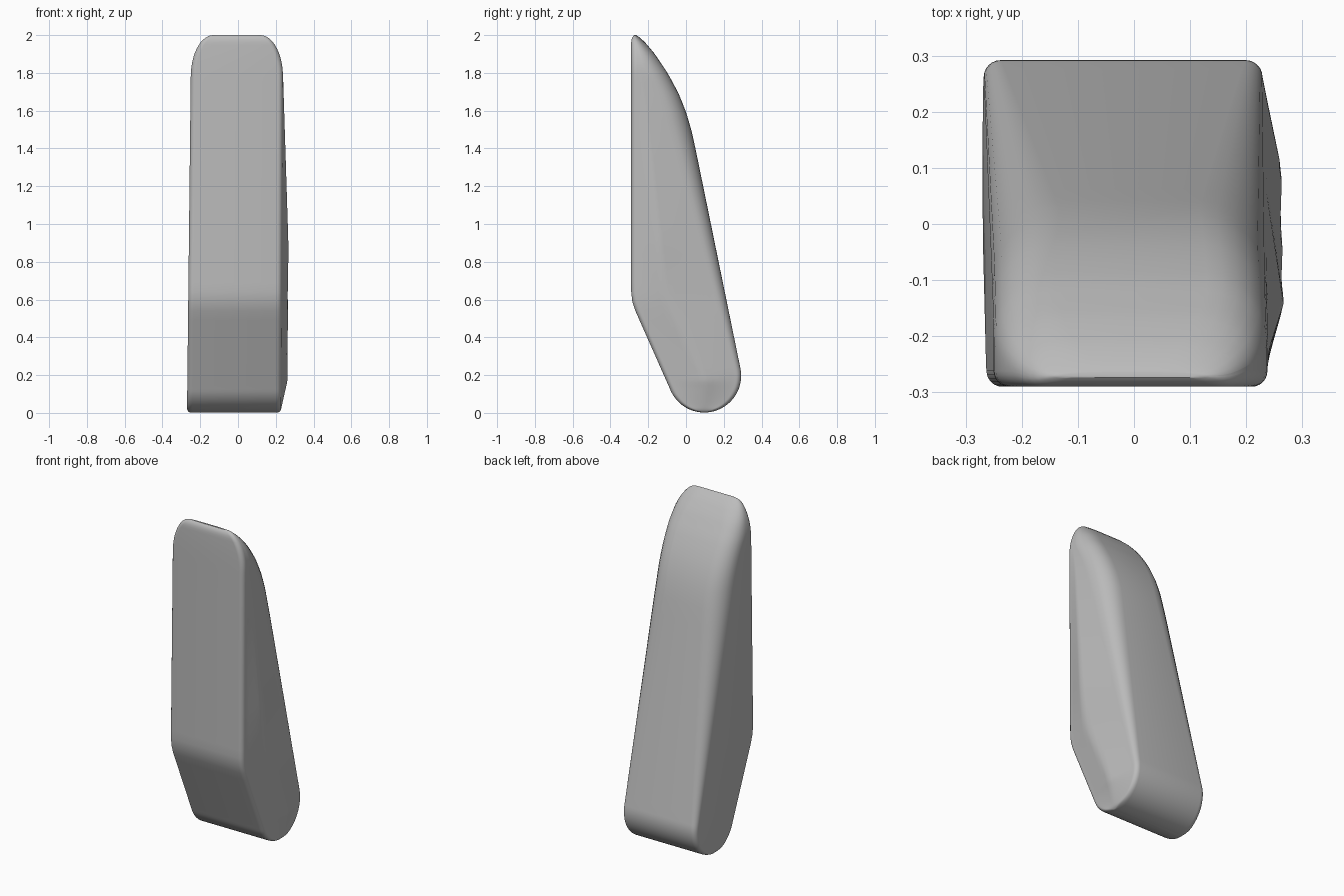
import bpy, bmesh, math

if "Cube" in bpy.data.objects:
    bpy.data.objects.remove(bpy.data.objects["Cube"], do_unlink=True)

TOE_Y, TOE_Z, TOE_R = 0.097, 0.197, 0.195
FRONT = [(0.118, -0.081), (0.54, -0.268), (0.58, -0.283), (0.63, -0.29),
         (1.97, -0.29), (1.99, -0.284), (2.0, -0.274)]
BACK = [(0.236, 0.288), (1.4, 0.05), (1.5, 0.028), (1.6, -0.002), (1.7, -0.043),
        (1.8, -0.098), (1.9, -0.165), (1.96, -0.215), (1.99, -0.248), (2.0, -0.264)]


def lerp_table(table, z):
    """Piecewise linear lookup."""
    if z <= table[0][0]:
        return table[0][1]
    for (z0, v0), (z1, v1) in zip(table, table[1:]):
        if z <= z1:
            return v0 + (v1 - v0) * (z - z0) / (z1 - z0)
    return table[-1][1]


def depth_range(z):
    """Front and back limits of the side profile, with a round toe."""
    arc = math.sqrt(max(0, TOE_R ** 2 - (z - TOE_Z) ** 2))
    front = TOE_Y - arc if z < FRONT[0][0] else lerp_table(FRONT, z)
    back = TOE_Y + arc if z < BACK[0][0] else lerp_table(BACK, z)
    return front, back


def side_limits(z):
    """Right and left widths, rounded at the shoulders and the toe."""
    left = lerp_table([(0, -0.27), (1.8, -0.25)], z)
    right = lerp_table([(0, 0.228), (1.8, 0.238)], z)
    cut = 0
    if z > 1.78:
        cut = 0.12 * (1 - math.sqrt(max(0, 1 - ((z - 1.78) / 0.22) ** 2)))
    if z < 0.025:
        cut = 0.025 * (1 - math.sqrt(max(0, 1 - (1 - z / 0.025) ** 2)))
    return left + cut, right - cut


def section(z):
    """One horizontal outline: rounded corners and a ridged +x side."""
    y0, y1 = depth_range(z)
    x0, x1 = side_limits(z)
    depth = y1 - y0
    back_r = lerp_table([(0.2, 0.03), (1.5, 0.12), (2, 0.1)], z)
    rf, rb = min(0.028, depth * 0.3), min(back_r, depth * 0.6)
    ridge = 0.034 * lerp_table([(0.02, 0), (0.17, 1), (0.9, 1), (1.8, 0)], z)
    peak = lerp_table([(0.17, 0.52), (0.75, 0.35)], z)
    pts = []

    def corner(cx, cy, rx, ry, start):
        for i in range(7):
            a = math.radians(start + 15 * i)
            pts.append((cx + rx * math.cos(a), cy + ry * math.sin(a), z))

    corner(x0 + 0.028, y0 + rf, 0.028, rf, 180)
    corner(x1 - 0.028, y0 + rf, 0.028, rf, 270)
    for i in range(1, 14):
        t = i / 14
        lift = t / peak if t < peak else (1 - t) / (1 - peak)
        pts.append((x1 + ridge * lift, y0 + rf + (depth - rf - rb) * t, z))
    corner(x1 - back_r, y1 - rb, back_r, rb, 0)
    corner(x0 + back_r, y1 - rb, back_r, rb, 90)
    return pts


# Heights: dense around the toe and the top, even between
heights = [TOE_Z - TOE_R * math.cos(math.radians(4 + 5 * i)) for i in range(20)]
heights += [0.24 + 0.05 * i for i in range(30)]
heights += [1.72 + 0.28 * math.sin(math.radians(6 * i)) for i in range(1, 16)]

bm = bmesh.new()
rings = [[bm.verts.new(p) for p in section(z)] for z in sorted(heights)]
for low, high in zip(rings, rings[1:]):
    for i in range(len(low)):
        j = (i + 1) % len(low)
        bm.faces.new((low[i], low[j], high[j], high[i]))
bm.faces.new(rings[0][::-1])
bm.faces.new(rings[-1])
for v in bm.verts:
    if v.co.z < 0.001:
        v.co.z = 0
bmesh.ops.recalc_face_normals(bm, faces=bm.faces[:])

mesh = bpy.data.meshes.new("wedge_body")
bm.to_mesh(mesh)
bm.free()
body = bpy.data.objects.new("wedge_body", mesh)
bpy.context.collection.objects.link(body)

# Plain grey material
grey = bpy.data.materials.new("plain_grey")
grey.use_nodes = True
colour = (0.5, 0.5, 0.5, 1)
grey.diffuse_color = colour
grey.node_tree.nodes["Principled BSDF"].inputs["Base Color"].default_value = colour
mesh.materials.append(grey)

bpy.ops.object.select_all(action="DESELECT")
body.select_set(True)
bpy.context.view_layer.objects.active = body
bpy.ops.object.shade_smooth_by_angle(angle=math.radians(35))
